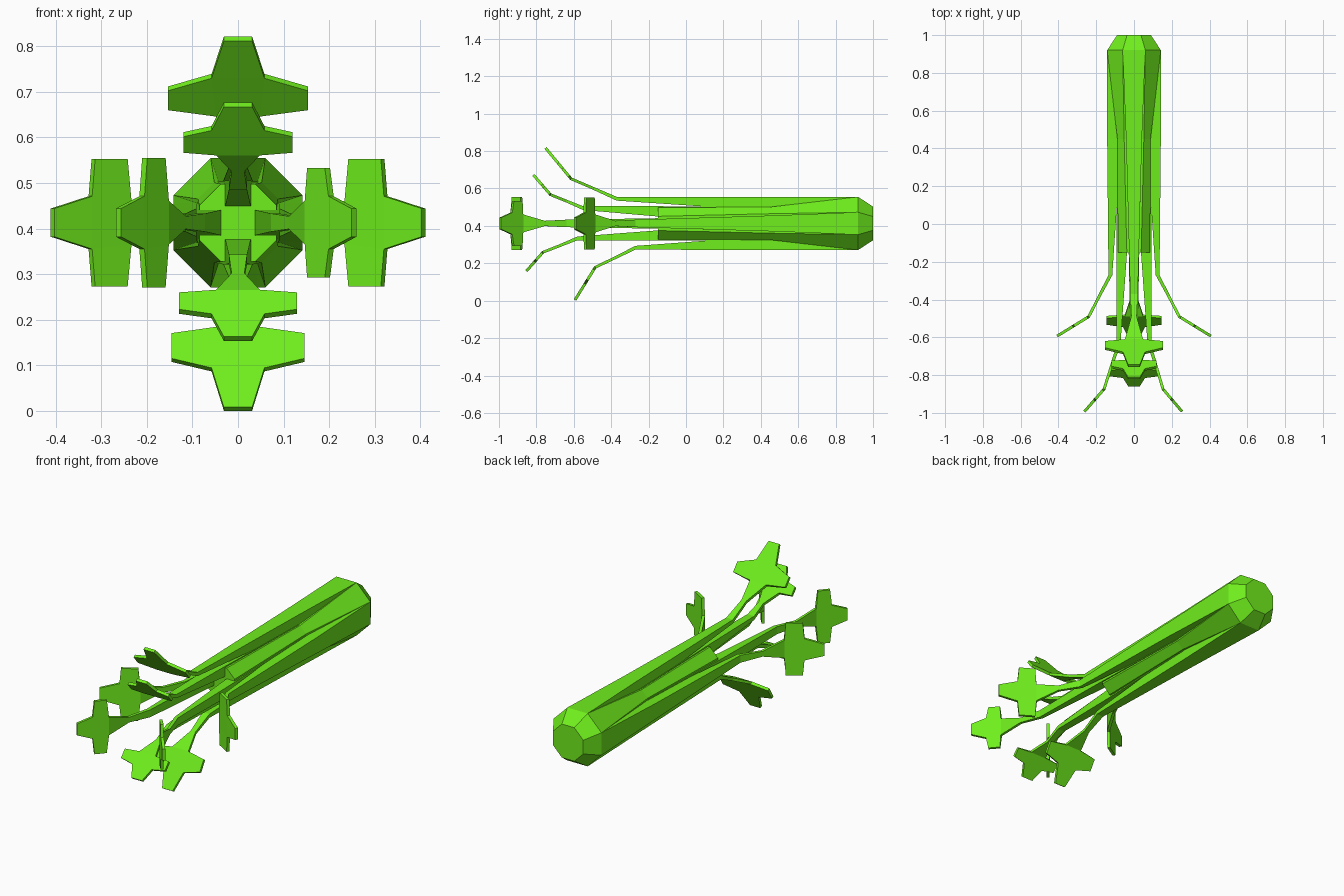
import bpy, bmesh, math
from mathutils import Vector

if "Cube" in bpy.data.objects:
    bpy.data.objects.remove(bpy.data.objects["Cube"])

CZ = 0.413
mat = bpy.data.materials.new("celery_green")
mat.diffuse_color = (0.16, 0.86, 0.012, 1)
mat.use_nodes = True
mat.node_tree.nodes["Principled BSDF"].inputs["Base Color"].default_value = mat.diffuse_color


def finish(bm, name):
    bmesh.ops.recalc_face_normals(bm, faces=bm.faces[:])
    me = bpy.data.meshes.new(name)
    bm.to_mesh(me)
    bm.free()
    me.materials.append(mat)
    ob = bpy.data.objects.new(name, me)
    bpy.context.collection.objects.link(ob)
    return ob


# Octagonal heart of the bunch with a chamfered root end
bm = bmesh.new()
rings = []
for y, a, b in [(1.0, .09, .037), (.92, .142, .06), (.45, .088, .052), (-.15, .085, .038)]:
    pts = [(a, b), (b, a), (-b, a), (-a, b), (-a, -b), (-b, -a), (b, -a), (a, -b)]
    rings.append([bm.verts.new((x, y, CZ + z)) for x, z in pts])
for r0, r1 in zip(rings, rings[1:]):
    for i in range(8):
        j = (i + 1) % 8
        bm.faces.new((r0[i], r0[j], r1[j], r1[i]))
bm.faces.new(rings[0])
bm.faces.new(rings[-1])
finish(bm, "celery_heart")


def stalk(name, angle, body, k1, k2, tip, lobe, lobe_end):
    """Tapered stalk bending outwards, ending in a flat cross-shaped leaf.
    Stations are (y, radius, half width, thickness)."""
    def mix(p, q, f):
        return tuple(u + (v - u) * f for u, v in zip(p, q))
    T = 0.015
    st = body + [k1 + (.02, .02), mix(k1, k2, .5) + (.014, T), k2 + (.048, T),
                 mix(k2, tip, .5) + (.058, T), tip + (.031, T)]
    out = Vector((math.cos(angle), 0, math.sin(angle)))
    side = Vector((-math.sin(angle), 0, math.cos(angle)))
    bm = bmesh.new()

    def vert(y, r, w):
        return bm.verts.new(out * r + side * w + Vector((0, y, CZ)))

    def normal(i):
        a, b = st[max(i - 1, 0)], st[min(i + 1, len(st) - 1)]
        t = Vector((b[0] - a[0], b[1] - a[1])).normalized()
        return Vector((t.y, -t.x))

    secs = []
    for i, (y, r, w, t) in enumerate(st):
        n = normal(i) * t
        secs.append([vert(y, r, -w), vert(y, r, w),
                     vert(y - n.x, r - n.y, w), vert(y - n.x, r - n.y, -w)])
    leaf = len(st) - 3
    for i, (a, b) in enumerate(zip(secs, secs[1:])):
        for j in range(4):
            k = (j + 1) % 4
            if i == leaf and j in (1, 3):
                # Side lobe of the leaf
                s = 1 if j == 1 else -1
                n = normal(len(st) - 1) * T
                e = []
                for f in lobe_end:
                    y, r = mix(k2, tip, f)
                    o, u = vert(y, r, s * lobe), vert(y - n.x, r - n.y, s * lobe)
                    e.append((o, u) if j == 1 else (u, o))
                (a0, a1), (b0, b1) = e
                bm.faces.new((a[j], a[k], a1, a0))
                bm.faces.new((a0, a1, b1, b0))
                bm.faces.new((b0, b1, b[k], b[j]))
                bm.faces.new((a[j], a0, b0, b[j]))
                bm.faces.new((a[k], b[k], b1, a1))
            else:
                bm.faces.new((a[j], a[k], b[k], b[j]))
    bm.faces.new(secs[0])
    bm.faces.new(secs[-1])
    finish(bm, name)


outer = [(.92, .142, .06, .10), (.45, .142, .042, .075)]
inner = [(.45, .09, .045, .06), (-.15, .092, .028, .055)]
sides = {"right": 0, "top": 90, "left": 180, "bottom": 270}

# Outer stalks: bend start, leaf base, leaf tip, lobe half width, lobe extent
for side, k1, k2, tip, lobe, ends in [
        ("right", (-.27, .135), (-.485, .245), (-.587, .411), .14, (.03, .46)),
        ("left", (-.27, .135), (-.485, .245), (-.587, .411), .14, (.03, .46)),
        ("top", (-.37, .142), (-.61, .245), (-.745, .408), .154, (.07, .33)),
        ("bottom", (-.27, .14), (-.48, .24), (-.587, .413), .146, (.06, .38))]:
    stalk("outer_stalk_" + side, math.radians(sides[side]), outer, k1, k2, tip, lobe, ends)

# Inner stalks
for side, k1, k2, tip, lobe, ends in [
        ("right", (-.64, .092), (-.87, .16), (-.988, .26), .12, (.03, .42)),
        ("left", (-.64, .092), (-.87, .165), (-.988, .268), .142, (.05, .44)),
        ("top", (-.55, .092), (-.72, .16), (-.81, .264), .12, (.03, .37)),
        ("bottom", (-.58, .09), (-.76, .16), (-.848, .26), .13, (.03, .4))]:
    stalk("inner_stalk_" + side, math.radians(sides[side]), inner, k1, k2, tip, lobe, ends)
